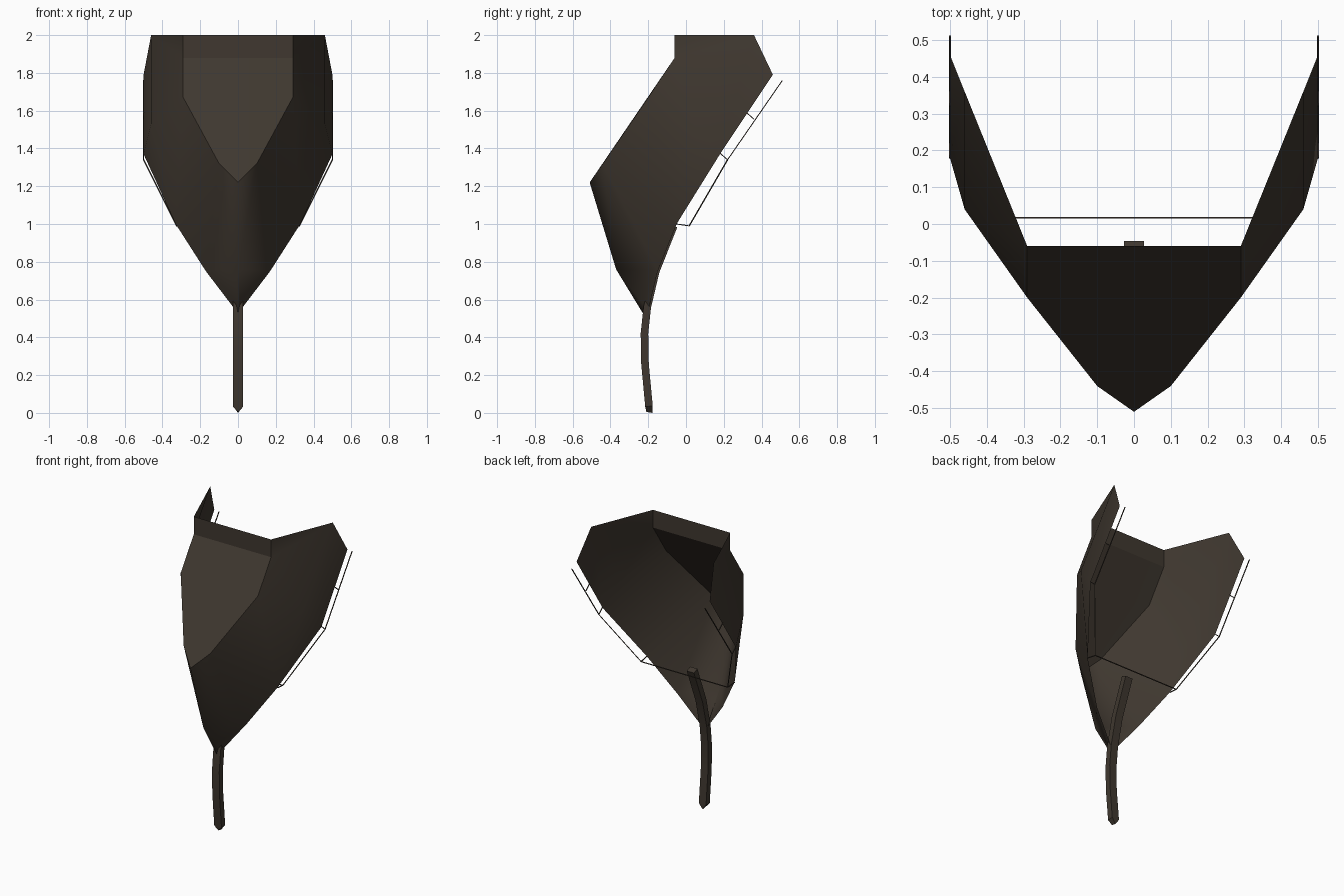
import bpy, bmesh, math
from mathutils import Vector

if "Cube" in bpy.data.objects:
    bpy.data.objects.remove(bpy.data.objects["Cube"])


def material(name, rgb):
    m = bpy.data.materials.new(name)
    m.diffuse_color = (*rgb, 1)
    m.use_nodes = True
    m.node_tree.nodes["Principled BSDF"].inputs["Base Color"].default_value = m.diffuse_color
    return m


BROWN = material("dark_brown", (0.05, 0.039, 0.029))


def make(name, verts, faces):
    me = bpy.data.meshes.new(name)
    me.from_pydata(verts, [], faces)
    bm = bmesh.new()
    bm.from_mesh(me)
    bmesh.ops.recalc_face_normals(bm, faces=bm.faces)
    bm.to_mesh(me)
    bm.free()
    me.materials.append(BROWN)
    ob = bpy.data.objects.new(name, me)
    bpy.context.collection.objects.link(ob)
    return ob


def mirror(ob):
    mod = ob.modifiers.new("mirror", 'MIRROR')
    mod.use_clip = True
    mod.merge_threshold = 0.0005


def smooth(ob, angle):
    bpy.ops.object.select_all(action='DESELECT')
    ob.select_set(True)
    bpy.context.view_layer.objects.active = ob
    bpy.ops.object.shade_smooth_by_angle(angle=math.radians(angle))


# Folded shell: sloping front plate, keel and side wing (right half, mirrored)
shell_pts = [
    (0.29, -0.06, 2.0), (0.29, -0.06, 1.88), (0.29, -0.20, 1.67),      # plate side
    (0.10, -0.44, 1.32), (0, -0.51, 1.22),                            # plate tip
    (0, -0.37, 0.76), (0, -0.23, 0.53),                               # keel
    (0.46, 0.36, 2.0), (0.50, 0.46, 1.79), (0.50, 0.18, 1.37),        # wing rim
    (0.33, -0.05, 1.0), (0.17, -0.15, 0.75), (0.01, -0.20, 0.54),     # lower rim
    (0.46, 0.04, 1.53),                                               # wing bend
    (0, -0.06, 2.0), (0, -0.06, 1.88)]                                # plate centre
shell_faces = [
    (14, 15, 1, 0), (15, 4, 3, 2, 1),
    (0, 1, 7), (1, 2, 13, 7), (7, 13, 9, 8),
    (2, 10, 13), (13, 10, 9), (2, 3, 10), (3, 11, 10),
    (3, 4, 5, 11), (5, 6, 12, 11)]
shell = make("folded_shell", shell_pts, shell_faces)
mirror(shell)
smooth(shell, 30)


# Curved stem with rectangular section, pointed at the foot
path = [(-0.065, 0.99), (-0.16, 0.75), (-0.205, 0.56), (-0.22, 0.42),
        (-0.217, 0.26), (-0.196, 0.035)]
verts, faces = [], []
for i, (y, z) in enumerate(path):
    a, b = path[max(i - 1, 0)], path[min(i + 1, len(path) - 1)]
    t = Vector((b[0] - a[0], b[1] - a[1])).normalized() * 0.02
    for sx, sn in ((-1, -1), (1, -1), (1, 1), (-1, 1)):
        verts.append((sx * 0.027, y - t.y * sn, z + t.x * sn))
    if i:
        k = 4 * i
        faces += [(k - 4 + j, k - 4 + (j + 1) % 4, k + (j + 1) % 4, k + j) for j in range(4)]
k = len(verts)
verts += [(0, -0.21, 0.005), (0, -0.178, 0.0)]
faces += [(0, 1, 2, 3), (k - 4, k - 3, k), (k - 2, k - 1, k + 1),
          (k - 3, k - 2, k + 1, k), (k - 1, k - 4, k, k + 1)]
smooth(make("stem", verts, faces), 35)


# Thin rods: a rail behind each wing rim, short ties and one cross rod
def rods(name, segments, r=0.0025):
    verts, faces = [], []
    for a, b in segments:
        a, b = Vector(a), Vector(b)
        q = (b - a).to_track_quat('Z', 'Y')
        k = len(verts)
        for p in (a, b):
            verts += [p + q @ Vector((x * r, y * r, 0))
                      for x, y in ((-1, -1), (1, -1), (1, 1), (-1, 1))]
        faces += [(k + j, k + (j + 1) % 4, k + 4 + (j + 1) % 4, k + 4 + j) for j in range(4)]
        faces += [(k, k + 1, k + 2, k + 3), (k + 4, k + 5, k + 6, k + 7)]
    return make(name, verts, faces)


rail = [(0.5, 0.51, 1.76), (0.5, 0.22, 1.34), (0.325, 0.017, 0.99)]
ties = [((0.5, 0.36, 1.555), (0.5, 0.32, 1.59)),
        (rail[1], (0.5, 0.18, 1.375)),
        (rail[2], (0.33, -0.05, 1.0))]
mirror(rods("rail_rods", list(zip(rail, rail[1:])) + ties))
rods("cross_rod", [((-0.325, 0.017, 0.99), (0.325, 0.017, 0.99))])
